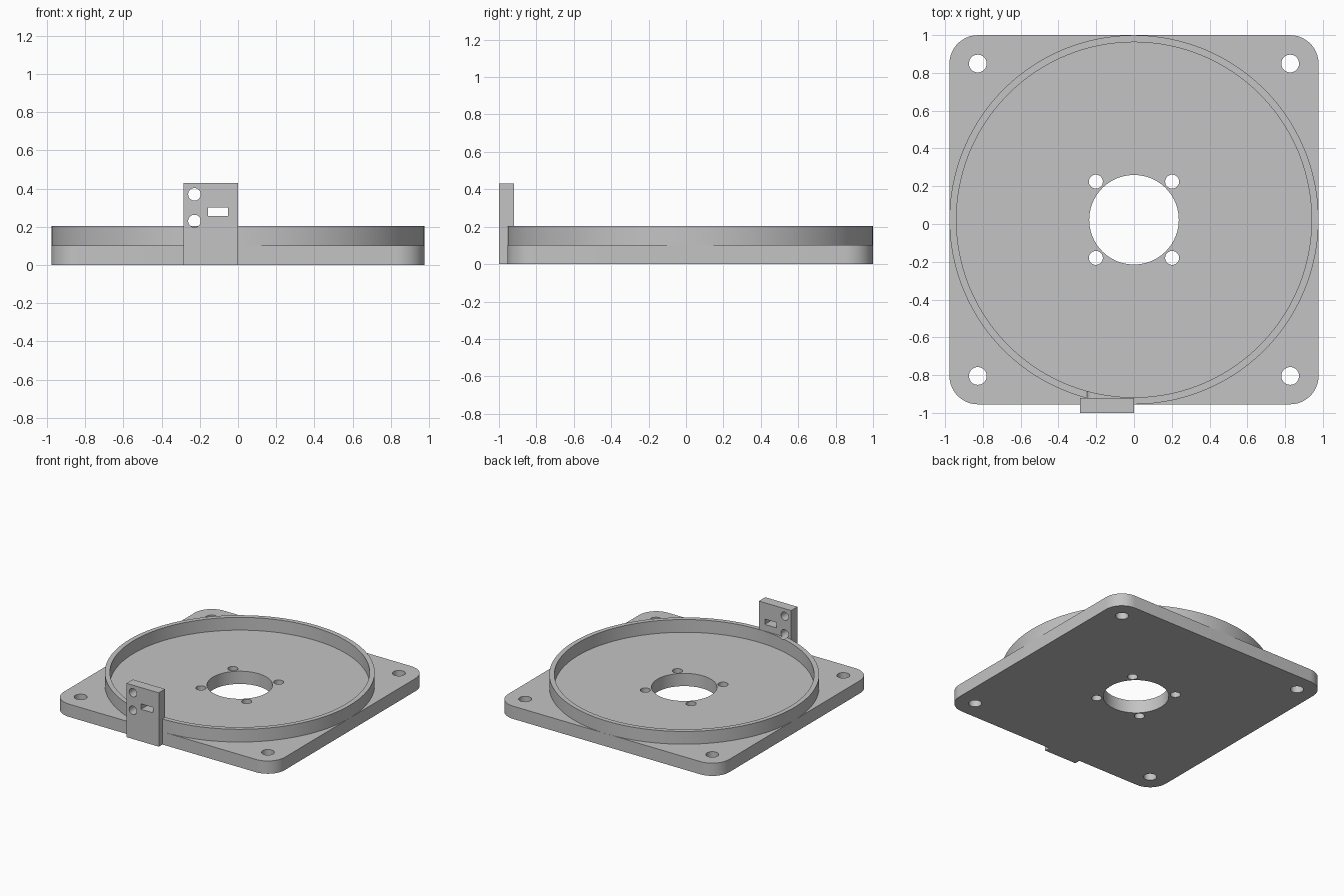
import bpy, bmesh, math

if "Cube" in bpy.data.objects:
    bpy.data.objects.remove(bpy.data.objects["Cube"])

CY = 0.0225          # centre of plate and ring in y
HALF = 0.977         # half width of the plate, radius of the ring
T = 0.102            # plate thickness
RING_TOP = 0.204
CORNER = 0.15

grey = bpy.data.materials.new("light_grey")
grey.diffuse_color = (0.55, 0.55, 0.55, 1)
grey.use_nodes = True
grey.node_tree.nodes["Principled BSDF"].inputs["Base Color"].default_value = grey.diffuse_color


def circle(x, y, r, n=48):
    return [(x + r * math.cos(2 * math.pi * i / n),
             y + r * math.sin(2 * math.pi * i / n)) for i in range(n)]


def prism(name, outline, low, high, upright=False):
    """Extrude an outline along z, or along y when upright (outline in x, z)."""
    bm = bmesh.new()
    place = (lambda a, b: (a, low, b)) if upright else (lambda a, b: (a, b, low))
    face = bm.faces.new([bm.verts.new(place(a, b)) for a, b in outline])
    ext = bmesh.ops.extrude_face_region(bm, geom=[face])
    move = (0, high - low, 0) if upright else (0, 0, high - low)
    bmesh.ops.translate(bm, vec=move,
                        verts=[v for v in ext["geom"] if isinstance(v, bmesh.types.BMVert)])
    bmesh.ops.recalc_face_normals(bm, faces=bm.faces)
    mesh = bpy.data.meshes.new(name)
    bm.to_mesh(mesh)
    bm.free()
    mesh.materials.append(grey)
    obj = bpy.data.objects.new(name, mesh)
    bpy.context.collection.objects.link(obj)
    return obj


def select(obj):
    bpy.ops.object.select_all(action='DESELECT')
    obj.select_set(True)
    bpy.context.view_layer.objects.active = obj


def cut(obj, cutters):
    """Subtract each cutter, then remove it."""
    for c in cutters:
        c.hide_render = True
        mod = obj.modifiers.new("cut", 'BOOLEAN')
        mod.operation, mod.solver, mod.object = 'DIFFERENCE', 'EXACT', c
        select(obj)
        bpy.ops.object.modifier_apply(modifier=mod.name)
        bpy.data.objects.remove(c)


def rect(x0, x1, z0, z1):
    return [(x0, z0), (x1, z0), (x1, z1), (x0, z1)]


# Base plate with rounded corners
outline = []
for k, (sx, sy) in enumerate([(1, 1), (-1, 1), (-1, -1), (1, -1)]):
    for i in range(13):
        a = math.pi / 2 * (k + i / 12)
        outline.append((sx * (HALF - CORNER) + CORNER * math.cos(a),
                        CY + sy * (HALF - CORNER) + CORNER * math.sin(a)))
plate = prism("base_plate", outline, 0, T)

# Centre bore, four small bolt holes and four corner holes
holes = [prism("bore_cutter", circle(0, CY, 0.237, 96), -0.1, 0.3)]
for sx in (-1, 1):
    for sy in (-1, 1):
        for d, r in ((0.202, 0.037), (0.827, 0.047)):
            holes.append(prism("hole_cutter", circle(sx * d, CY + sy * d, r, 32), -0.1, 0.3))
cut(plate, holes)

# Raised ring
ring = prism("raised_ring", circle(0, CY, HALF, 160), T, RING_TOP)
cut(ring, [prism("ring_cutter", circle(0, CY, 0.94, 160), 0, 0.4),
           prism("notch_cutter", circle(-0.228, 0.23, 0.033, 32), -1.1, -0.8, True)])

# Upright mounting tab with two round holes and a slot
tab = prism("mounting_tab", rect(-0.285, 0, 0, 0.43), -1.0, -0.92, True)
cut(tab, [prism("tab_cutter", circle(-0.228, z, 0.033, 32), -1.1, -0.8, True)
          for z in (0.23, 0.37)]
    + [prism("slot_cutter", rect(-0.157, -0.052, 0.257, 0.3), -1.1, -0.8, True)])

for obj in (plate, ring, tab):
    select(obj)
    bpy.ops.object.shade_smooth_by_angle(angle=math.radians(30))
